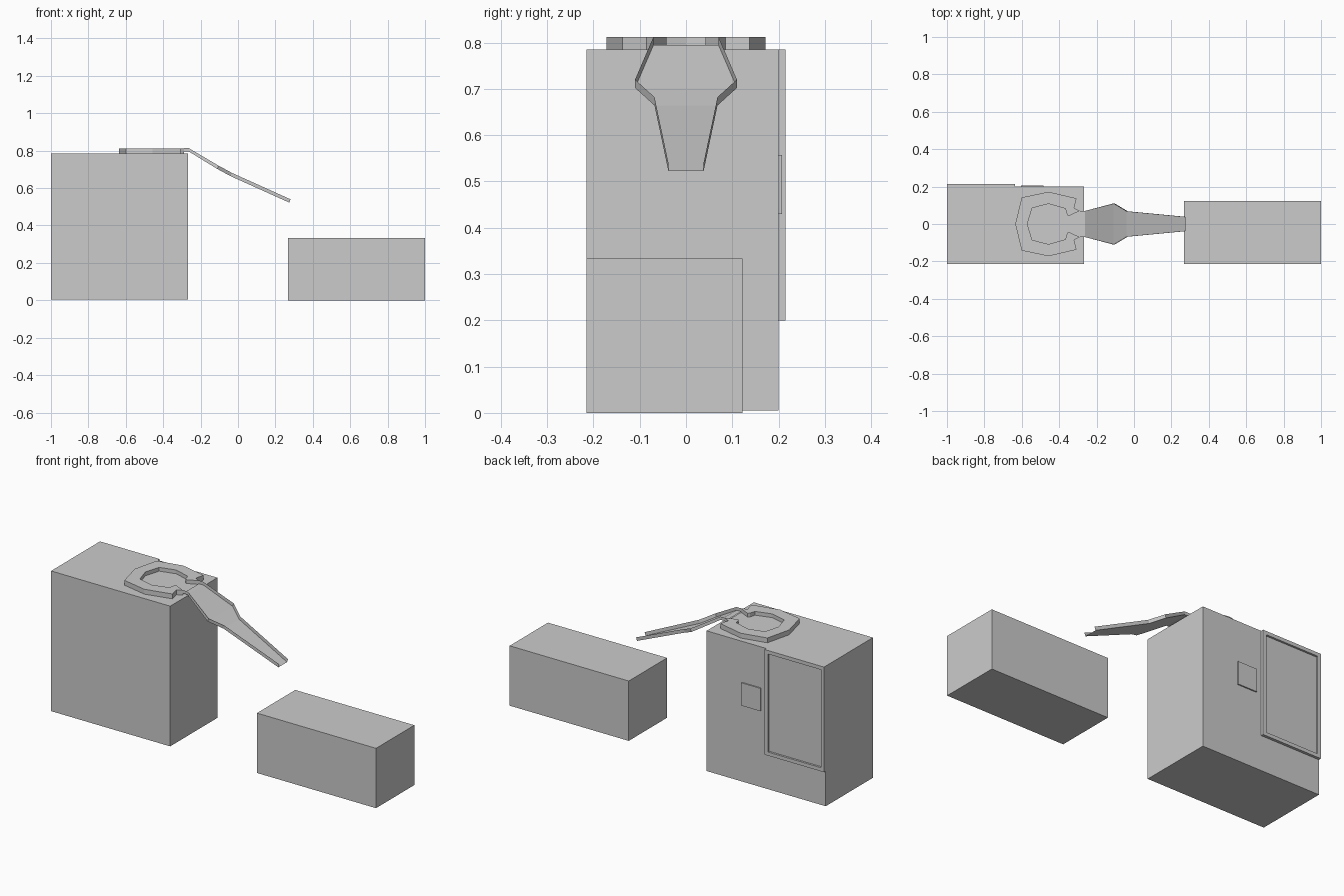
import bpy, bmesh

if "Cube" in bpy.data.objects:
    bpy.data.objects.remove(bpy.data.objects["Cube"])


def make_object(name, verts, faces, fix_normals=True):
    mesh = bpy.data.meshes.new(name)
    mesh.from_pydata(verts, [], faces)
    if fix_normals:
        bm = bmesh.new()
        bm.from_mesh(mesh)
        bmesh.ops.recalc_face_normals(bm, faces=bm.faces)
        bm.to_mesh(mesh)
        bm.free()
    obj = bpy.data.objects.new(name, mesh)
    bpy.context.collection.objects.link(obj)
    return obj


def box(name, x, y, z):
    verts = [(a, b, c) for a in x for b in y for c in z]
    faces = [(0, 1, 3, 2), (4, 6, 7, 5), (0, 4, 5, 1),
             (2, 3, 7, 6), (0, 2, 6, 4), (1, 5, 7, 3)]
    return make_object(name, verts, faces)


# Tall cabinet and low block
box("tall_cabinet", (-1.0, -0.267), (-0.215, 0.20), (0.005, 0.785))
box("low_block", (0.267, 1.0), (-0.215, 0.122), (0.0, 0.333))

# Back door: rim around a recessed panel
X, Z = (-1.0, -0.635), (0.20, 0.785)
rim = 0.02
outer = [(X[0], Z[0]), (X[1], Z[0]), (X[1], Z[1]), (X[0], Z[1])]
inner = [(X[0] + rim, Z[0] + rim), (X[1] - rim, Z[0] + rim),
         (X[1] - rim, Z[1] - rim), (X[0] + rim, Z[1] - rim)]
loops = [(outer, 0.20), (outer, 0.215), (inner, 0.215), (inner, 0.204)]
verts = [(x, y, z) for loop, y in loops for x, z in loop]
faces = [(4 * k + i, 4 * k + (i + 1) % 4, 4 * k + 4 + (i + 1) % 4, 4 * k + 4 + i)
         for k in range(3) for i in range(4)]
faces += [(0, 1, 2, 3), (12, 13, 14, 15)]
make_object("back_door", verts, faces)

# Small plate beside the door
box("back_plate", (-0.603, -0.485), (0.20, 0.207), (0.43, 0.557))


def mirrored(half):
    return half + [(x, -y) for x, y in reversed(half) if y > 0]


# Open-ended faceted basin ring on the roof
ring_out = mirrored([(-0.29, 0.07), (-0.32, 0.085), (-0.307, 0.137),
                     (-0.457, 0.172), (-0.60, 0.142), (-0.635, 0)])
ring_in = mirrored([(-0.35, 0.042), (-0.358, 0.05), (-0.367, 0.082),
                    (-0.457, 0.108), (-0.545, 0.085), (-0.57, 0)])
n = len(ring_out)
verts = [(x, y, z) for z in (0.785, 0.812) for p in (ring_out, ring_in) for x, y in p]
ob, ib, ot, it = 0, n, 2 * n, 3 * n
faces = []
for i in range(n - 1):
    for a, b in ((ob, ot), (ot, it), (it, ib), (ib, ob)):
        faces.append((a + i, a + i + 1, b + i + 1, b + i))
faces += [(ob + e, ot + e, it + e, ib + e) for e in (0, n - 1)]
make_object("basin_ring", verts, faces)

# Basin floor, reaching through the gap in the ring
floor = ring_in + [(-0.29, -0.07), (-0.29, 0.07)]
make_object("basin_floor", [(x, y, 0.791) for x, y in floor],
            [tuple(range(len(floor)))], False)

# Spill chute: thin open trough, stations are x, half width, floor height
stations = [(-0.29, 0.07, 0.795), (-0.262, 0.07, 0.795), (-0.11, 0.11, 0.702),
            (-0.04, 0.068, 0.664), (0.275, 0.038, 0.522)]
verts, faces = [], []
for x, w, z in stations:
    dx = 0.006 if x > -0.26 else 0
    verts += [(x + dx, -w, z + 0.018), (x, -w, z), (x, w, z), (x + dx, w, z + 0.018)]
for k in range(len(stations) - 1):
    for i in range(3):
        a = 4 * k + i
        faces.append((a, a + 4, a + 5, a + 1))
chute = make_object("spill_chute", verts, faces, False)
chute.data.flip_normals()
if chute.data.polygons[1].normal.z < 0:
    chute.data.flip_normals()
